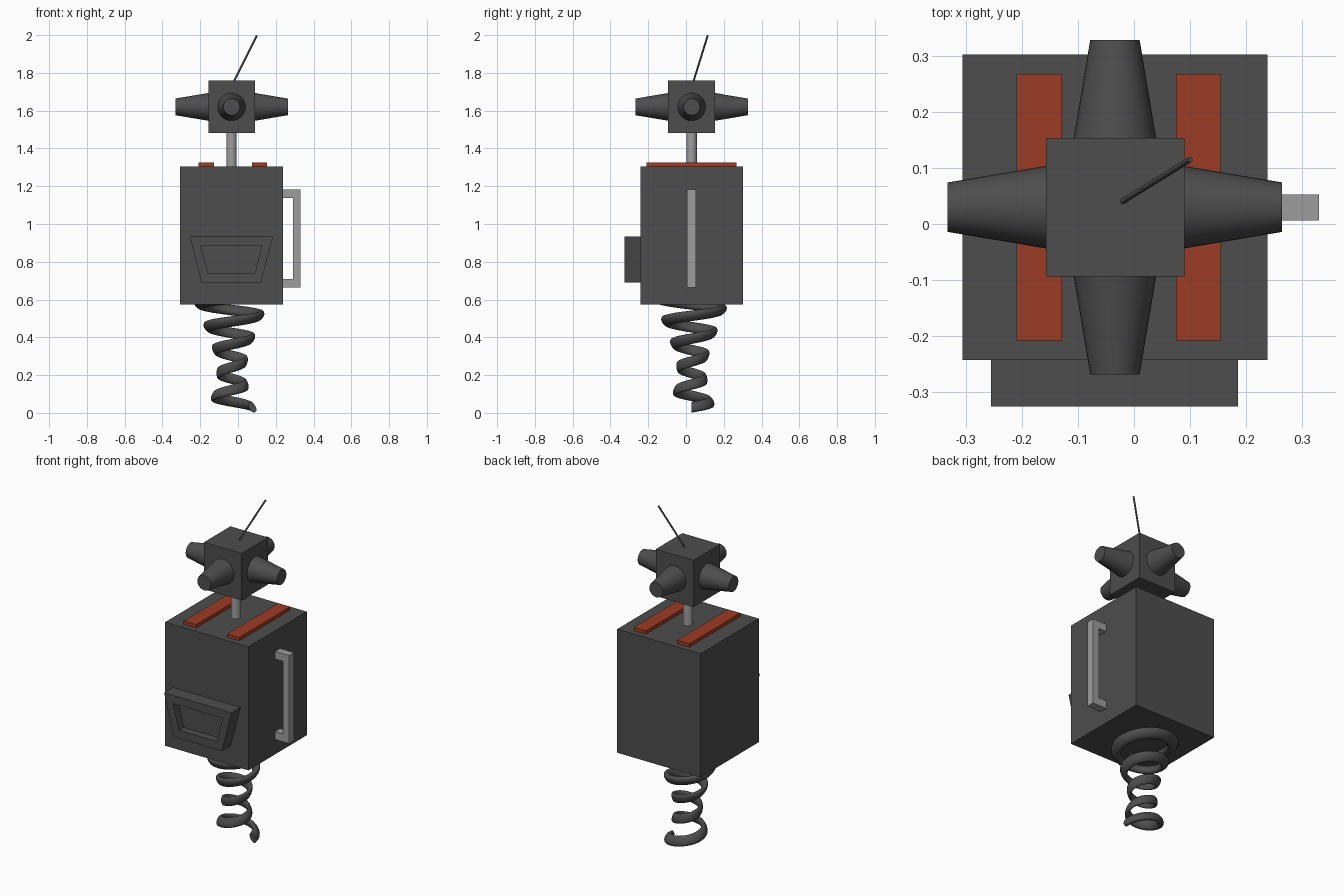
import bpy, bmesh
from math import sin, cos, pi, sqrt
from mathutils import Vector

if "Cube" in bpy.data.objects:
    bpy.data.objects.remove(bpy.data.objects["Cube"])

CX, CY = -0.034, 0.03  # shared vertical axis of body, head and spring


def material(name, color):
    m = bpy.data.materials.new(name)
    m.use_nodes = True
    m.diffuse_color = color
    m.node_tree.nodes["Principled BSDF"].inputs["Base Color"].default_value = color
    return m


DARK = material("dark grey", (0.075, 0.075, 0.075, 1))
LIGHT = material("light grey", (0.34, 0.34, 0.34, 1))
RUST = material("rust orange", (0.34, 0.046, 0.018, 1))


def add(name, bm, mat, smooth=False):
    bmesh.ops.recalc_face_normals(bm, faces=bm.faces)
    me = bpy.data.meshes.new(name)
    bm.to_mesh(me)
    bm.free()
    ob = bpy.data.objects.new(name, me)
    bpy.context.collection.objects.link(ob)
    me.materials.append(mat)
    if smooth:
        bpy.ops.object.select_all(action="DESELECT")
        ob.select_set(True)
        bpy.context.view_layer.objects.active = ob
        bpy.ops.object.shade_smooth_by_angle(angle=pi / 4)
    return ob


def box(name, lo, hi, mat):
    bm = bmesh.new()
    bmesh.ops.create_cube(bm, size=1)
    for v in bm.verts:
        v.co = [(a + b) / 2 + c * (b - a) for a, b, c in zip(lo, hi, v.co)]
    return add(name, bm, mat)


def rod(name, start, end, r1, r2, mat, sides=32):
    start, end = Vector(start), Vector(end)
    axis = end - start
    bm = bmesh.new()
    bmesh.ops.create_cone(bm, cap_ends=True, segments=sides, radius1=r1,
                          radius2=r2, depth=axis.length)
    rot = axis.to_track_quat("Z", "Y")
    for v in bm.verts:
        v.co = rot @ v.co + (start + end) / 2
    return add(name, bm, mat, True)


def extruded(name, points, offset, mat):
    bm = bmesh.new()
    face = bm.faces.new([bm.verts.new(p) for p in points])
    out = bmesh.ops.extrude_face_region(bm, geom=[face], use_keep_orig=True)
    moved = [g for g in out["geom"] if isinstance(g, bmesh.types.BMVert)]
    bmesh.ops.translate(bm, verts=moved, vec=offset)
    return add(name, bm, mat)


# Body, head and neck
box("body", (-0.306, -0.242, 0.575), (0.238, 0.302, 1.305), DARK)
box("head", (-0.157, -0.094, 1.483), (0.09, 0.153, 1.76), DARK)
rod("neck", (CX, CY, 1.3), (CX, CY, 1.49), 0.027, 0.027, LIGHT)
rod("antenna", (-0.024, 0.038, 1.75), (0.1, 0.115, 1.998), 0.005, 0.005, DARK, 12)

# Tapered horns on the four sides of the head
for side, dx, dy in (("left", 1, 0), ("right", -1, 0), ("front", 0, -1), ("back", 0, 1)):
    base, tip = 0.12, 0.298
    rod(side + "_horn", (CX + dx * base, CY + dy * base, 1.62),
        (CX + dx * tip, CY + dy * tip, 1.62), 0.074, 0.044, DARK)

# Raised strips on top of the body
for side, x0, x1 in (("right", -0.209, -0.128), ("left", 0.075, 0.154)):
    box(side + "_top_strip", (x0, -0.208, 1.30), (x1, 0.267, 1.325), RUST)

# Side handle as one bracket profile
bracket = [(0.238, 0.663), (0.33, 0.663), (0.33, 1.183), (0.238, 1.183),
           (0.238, 1.138), (0.29, 1.138), (0.29, 0.71), (0.238, 0.71)]
extruded("side_handle", [(x, 0.006, z) for x, z in bracket], (0, 0.047, 0), LIGHT)

# Front pouch with a recessed trapezoid panel
outer = [(-0.255, 0.933), (0.185, 0.933), (0.122, 0.69), (-0.193, 0.69)]
inner = [(-0.197, 0.885), (0.127, 0.885), (0.09, 0.738), (-0.158, 0.738)]
bm = bmesh.new()
loops = [[bm.verts.new((x, y, z)) for x, z in ring] for ring, y in
         ((outer, -0.242), (outer, -0.325), (inner, -0.325), (inner, -0.28))]
for a, b in zip(loops, loops[1:]):
    for i in range(4):
        j = (i + 1) % 4
        bm.faces.new((a[i], a[j], b[j], b[i]))
bm.faces.new(loops[0])
bm.faces.new(loops[-1])
add("front_pouch", bm, DARK)


# Waisted coil spring: a helix whose radius follows the height
def spring_radius(z):
    return 0.03 + sqrt(0.0025 + (0.45 * (z - 0.22)) ** 2)


bm = bmesh.new()
rings = []
TURN_STEPS, SIDES = 32, 16
for s in range(int(4.75 * TURN_STEPS) + 1):
    t = s / TURN_STEPS
    a = 2 * pi * t
    ring = []
    for k in range(SIDES):
        b = 2 * pi * k / SIDES
        z = 0.03 + 0.121 * t + 0.028 * sin(b)
        r = spring_radius(z) * (0.85 + 0.15 * cos(b))
        ring.append(bm.verts.new((CX + r * cos(a), CY + r * sin(a), z)))
    rings.append(ring)
for a, b in zip(rings, rings[1:]):
    for i in range(SIDES):
        j = (i + 1) % SIDES
        bm.faces.new((a[i], a[j], b[j], b[i]))
bm.faces.new(rings[0])
bm.faces.new(rings[-1])
add("spring", bm, DARK, True)
